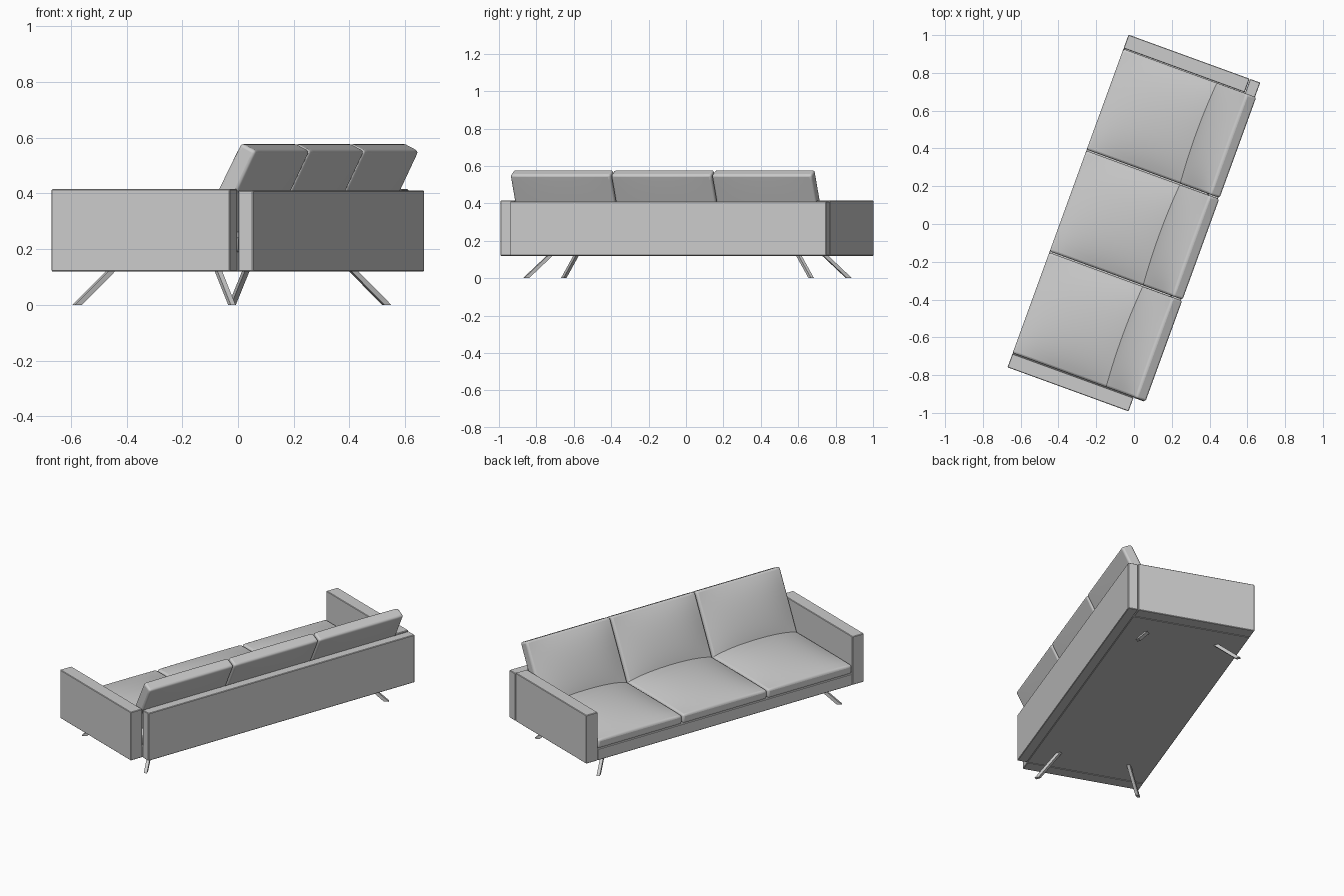
import bpy, bmesh
from math import radians, atan2
from mathutils import Matrix, Vector

if "Cube" in bpy.data.objects:
    bpy.data.objects.remove(bpy.data.objects["Cube"])

# Sofa is built with its length on local x and its seat front on local +y, then turned 70 degrees
TURN = Matrix.Rotation(radians(70), 4, 'Z')


def finish(name, bm, bevel=0.0, segments=2, smooth=False):
    bmesh.ops.recalc_face_normals(bm, faces=bm.faces)
    bm.transform(TURN)
    mesh = bpy.data.meshes.new(name)
    bm.to_mesh(mesh)
    bm.free()
    ob = bpy.data.objects.new(name, mesh)
    bpy.context.collection.objects.link(ob)
    if bevel:
        mod = ob.modifiers.new("soft edges", 'BEVEL')
        mod.width, mod.segments = bevel, segments
        mod.limit_method, mod.angle_limit = 'ANGLE', radians(50)
    if smooth:
        bpy.ops.object.select_all(action='DESELECT')
        ob.select_set(True)
        bpy.context.view_layer.objects.active = ob
        bpy.ops.object.shade_smooth_by_angle(angle=radians(40))
    return ob


def box(name, x0, x1, y0, y1, z0, z1, bevel=0.003):
    bm = bmesh.new()
    bmesh.ops.create_cube(bm, size=1)
    for v in bm.verts:
        v.co = Vector((x0 + (v.co.x + .5) * (x1 - x0),
                       y0 + (v.co.y + .5) * (y1 - y0),
                       z0 + (v.co.z + .5) * (z1 - z0)))
    finish(name, bm, bevel, 1)


def cushion(name, width, depth, thick, puff_top, puff_bottom, matrix):
    bm = bmesh.new()
    bmesh.ops.create_cube(bm, size=2)
    flat = [e for e in bm.edges if abs(e.verts[0].co.z - e.verts[1].co.z) < .1]
    bmesh.ops.subdivide_edges(bm, edges=flat, cuts=13, use_grid_fill=True)
    for v in bm.verts:
        a, b, c = v.co
        swell = (1 - a ** 4 * .3 - a * a * .7) * (1 - b ** 4 * .3 - b * b * .7)
        v.co = Vector((a * width / 2, b * depth / 2, c * thick / 2))
        v.co.z += swell * (puff_top if c > 0 else -puff_bottom)
    bm.transform(matrix)
    finish(name, bm, .012, 3, True)


# Frame: base, arms and back panel
box("base", -.865, .855, -.315, .37, .12, .19)
box("left_arm", -.942, -.865, -.312, .37, .12, .415)
box("right_arm", .855, .932, -.312, .37, .12, .415)
box("back_panel", -.865, .932, -.372, -.315, .12, .41)

# Seat and back cushions
pitch = 1.72 / 3
for i in range(3):
    cx = -.865 + pitch * (i + .5)
    cushion(f"seat_cushion_{i + 1}", pitch - .006, .68, .054, .045, 0,
            Matrix.Translation((cx, .03, .217)))
    # local z of the back cushion points forward and up, local y runs down the slope
    lean = Matrix(((-1, 0, 0, cx), (0, .447, .894, -.254),
                   (0, -.894, .447, .367), (0, 0, 0, 1)))
    cushion(f"back_cushion_{i + 1}", pitch - .006, .445, .065, .035, .004, lean)

# Splayed square legs with level ends
for sx, side in ((-1, "left"), (1, "right")):
    for end, foot_y, top_y in (("front", .318, .225), ("back", -.272, -.18)):
        foot, top = Vector((sx * .812, foot_y, 0)), Vector((sx * .705, top_y, .125))
        run = top - foot
        bm = bmesh.new()
        bmesh.ops.create_cube(bm, size=1)
        spin = Matrix.Rotation(atan2(run.y, run.x), 3, 'Z')
        for v in bm.verts:
            at = top if v.co.z > 0 else foot
            v.co = at + spin @ Vector((v.co.x * .028, v.co.y * .018, 0))
        finish(f"{side}_{end}_leg", bm)
